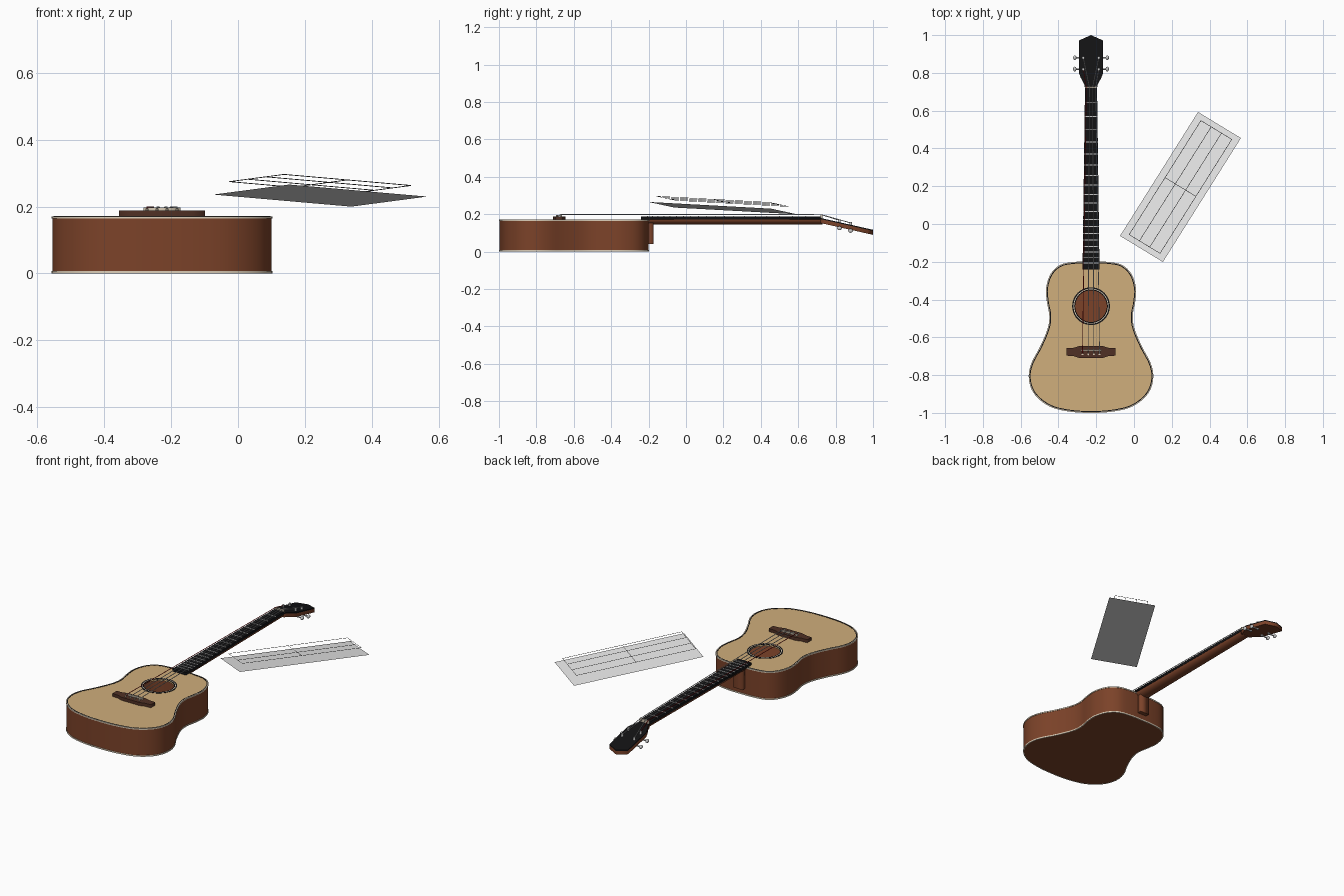
import bpy, bmesh, math
from mathutils import Vector

if "Cube" in bpy.data.objects:
    bpy.data.objects.remove(bpy.data.objects["Cube"])

CX = -0.2275                      # guitar centre line


def mat(name, r, g, b):
    m = bpy.data.materials.new(name)
    m.diffuse_color = (r, g, b, 1)
    m.use_nodes = True
    m.node_tree.nodes["Principled BSDF"].inputs["Base Color"].default_value = m.diffuse_color
    return m


SPRUCE = mat("spruce", 0.63, 0.425, 0.2)
BROWN = mat("mahogany", 0.20, 0.055, 0.022)
DARK = mat("rosewood", 0.08, 0.03, 0.018)
BLACK = mat("ebony", 0.006, 0.006, 0.007)
CREAM = mat("cream", 0.72, 0.62, 0.48)
METAL = mat("metal", 0.6, 0.6, 0.6)
RED = mat("red", 0.35, 0.01, 0.01)
GREY = mat("sheet grey", 0.8, 0.8, 0.8)
LINE = mat("line grey", 0.12, 0.12, 0.12)


def finish(name, me, m, smooth=False):
    ob = bpy.data.objects.new(name, me)
    bpy.context.collection.objects.link(ob)
    me.materials.clear()
    me.materials.append(m)
    if smooth:
        bpy.ops.object.select_all(action='DESELECT')
        ob.select_set(True)
        bpy.context.view_layer.objects.active = ob
        bpy.ops.object.shade_smooth_by_angle(angle=math.radians(35))
    return ob


def slab(name, loops, z0, z1, m, smooth=False, slope=0, y0=0):
    """Flat plate from closed outlines (inner outlines become holes)."""
    cu = bpy.data.curves.new(name, 'CURVE')
    cu.dimensions, cu.fill_mode, cu.extrude = '2D', 'BOTH', (z1 - z0) / 2
    for pts in loops:
        sp = cu.splines.new('POLY')
        sp.points.add(len(pts) - 1)
        for p, (x, y) in zip(sp.points, pts):
            p.co = (x, y, 0, 1)
        sp.use_cyclic_u = True
    tmp = bpy.data.objects.new("tmp", cu)
    bpy.context.collection.objects.link(tmp)
    dg = bpy.context.evaluated_depsgraph_get()
    me = bpy.data.meshes.new_from_object(tmp.evaluated_get(dg))
    bpy.data.objects.remove(tmp)
    bm = bmesh.new()
    bm.from_mesh(me)
    bmesh.ops.remove_doubles(bm, verts=bm.verts, dist=1e-5)
    bmesh.ops.recalc_face_normals(bm, faces=bm.faces)
    for v in bm.verts:
        v.co.x += CX
        v.co.z += (z0 + z1) / 2 + slope * (v.co.y - y0)
    bm.to_mesh(me)
    bm.free()
    return finish(name, me, m, smooth)


def box(name, x, y, z, sx, sy, sz, m):
    pts = [(x - sx / 2, y - sy / 2), (x + sx / 2, y - sy / 2),
           (x + sx / 2, y + sy / 2), (x - sx / 2, y + sy / 2)]
    return slab(name, [pts], z - sz / 2, z + sz / 2, m)


def rod(name, path, r, m, n=6):
    """Round rods joining successive points, in one mesh."""
    bm = bmesh.new()
    for a, b in zip(path, path[1:]):
        a, b = Vector(a), Vector(b)
        d = b - a
        M = d.to_track_quat('Z', 'Y').to_matrix().to_4x4()
        M.translation = (a + b) / 2
        bmesh.ops.create_cone(bm, cap_ends=True, segments=n, radius1=r,
                              radius2=r, depth=d.length, matrix=M)
    me = bpy.data.meshes.new(name)
    bm.to_mesh(me)
    bm.free()
    return finish(name, me, m, True)


def circle(r, y, n=40):
    return [(r * math.cos(2 * math.pi * i / n), y + r * math.sin(2 * math.pi * i / n))
            for i in range(n)]


def mirrored(half):
    return half + [(-x, y) for x, y in reversed(half) if x > 1e-6]


def body_outline():
    k = [(0, -.2), (.08, -.202), (.16, -.217), (.212, -.265), (.236, -.34), (.232, -.41),
         (.219, -.485), (.228, -.555), (.268, -.65), (.313, -.735), (.328, -.805),
         (.313, -.875), (.27, -.93), (.2, -.972), (.1, -.993), (0, -.998)]
    k = [Vector(p) for p in k]
    ext = [Vector((-k[1].x, k[1].y))] + k + [Vector((-k[-2].x, k[-2].y))]
    out = []
    for a, b, c, d in zip(ext, ext[1:], ext[2:], ext[3:]):
        for s in range(4):
            t = s / 4
            p = .5 * (2 * b + (c - a) * t + (2 * a - 5 * b + 4 * c - d) * t * t
                      + (3 * b - a - 3 * c + d) * t ** 3)
            out.append((p.x, p.y))
    return mirrored(out + [tuple(k[-1])])


def inset(pts, d):
    res = []
    for i, p in enumerate(pts):
        a, b = Vector(pts[i - 1]), Vector(pts[(i + 1) % len(pts)])
        t = (b - a).normalized()
        res.append((p[0] + t.y * d, p[1] - t.x * d))
    return res


# Body: hollow sides, back, soundboard with hole, bindings
O = body_outline()
HOLE = -.435
slab("body_sides", [O, inset(O, .008)], .008, .164, BROWN, True)
slab("body_back", [inset(O, .003)], .001, .009, BROWN)
slab("soundboard", [inset(O, .003), circle(.084, HOLE)], .161, .170, SPRUCE)
for nm, z0, z1 in (("bottom_binding", 0, .008), ("top_binding", .164, .171)):
    slab(nm, [inset(O, -.002), inset(O, .003)], z0, z1, CREAM, True)
slab("purfling", [inset(O, .003), inset(O, .008)], .1695, .1715, BLACK)

# Rosette around the sound hole
for nm, r0, r1, m in (("rosette_inner", .084, .089, BLACK), ("rosette_middle", .089, .093, CREAM),
                      ("rosette_outer", .093, .100, BLACK)):
    slab(nm, [circle(r1, HOLE), circle(r0, HOLE)], .1695, .1715, m)

# Bridge, saddle and pins
slab("bridge", [mirrored([(0, -.645), (.06, -.645), (.09, -.655), (.129, -.657),
                          (.129, -.697), (.09, -.70), (.06, -.71), (0, -.71)])],
     .170, .189, DARK)
box("saddle", 0, -.668, .192, .11, .008, .012, CREAM)

# Neck with rounded underside, and heel
bm = bmesh.new()
rings = []
for y, w in ((-.2, .043), (.73, .031)):
    rings.append([bm.verts.new((CX + w * math.cos(a), y, .173 + .028 * math.sin(a)))
                  for a in (math.pi + math.pi * i / 12 for i in range(13))])
for i in range(13):
    j = (i + 1) % 13
    bm.faces.new((rings[0][i], rings[0][j], rings[1][j], rings[1][i]))
for r in rings:
    bm.faces.new(r)
bmesh.ops.recalc_face_normals(bm, faces=bm.faces)
me = bpy.data.meshes.new("neck")
bm.to_mesh(me)
bm.free()
finish("neck", me, BROWN, True)
box("heel", 0, -.188, .1, .06, .026, .12, BROWN)

# Fretboard, frets at equal-tempered spacing, nut
slab("fretboard", [[(-.045, -.24), (.045, -.24), (.032, .72), (-.032, .72)]], .171, .187, BLACK)
for i in range(1, 20):
    y = .72 - 1.39 * (1 - 2 ** (-i / 12))
    box(f"fret_{i}", 0, y, .1875, 2 * (.032 + .013 * (.72 - y) / .96), .005, .004, METAL)
box("nut", 0, .724, .184, .064, .009, .026, CREAM)

# Tilted headstock with black face
H = mirrored([(0, 1.0), (.063, .972), (.064, .80), (.055, .775), (.036, .74), (.032, .72), (0, .72)])
slab("headstock", [H], .153, .174, BROWN, slope=-.225, y0=.72)
slab("headstock_face", [H], .174, .180, BLACK, slope=-.225, y0=.72)

# Strings and tuners
for i, (side, py) in enumerate(((-1, .82), (-1, .88), (1, .88), (1, .82))):
    f = (i - 1.5) / 1.5
    top = .18 - .225 * (py - .72)
    px = CX + side * .041
    rod(f"string_{i + 1}", [(CX + f * .045, -.69, .188), (CX + f * .045, -.668, .199),
                            (CX + f * .025, .724, .198), (px, py, top + .01)],
        .0021, RED if i == 0 else METAL)
    rod(f"bridge_pin_{i + 1}", [(CX + f * .045, -.69, .18), (CX + f * .045, -.69, .195)],
        .005, CREAM, 10)
    rod(f"tuner_post_{i + 1}", [(px, py, top - .036), (px, py, top + .015)], .007, METAL, 12)
    rod(f"tuner_shaft_{i + 1}", [(px, py, top - .032), (px + side * .04, py, top - .032)],
        .004, METAL, 8)
    bpy.ops.mesh.primitive_uv_sphere_add(segments=14, ring_count=8, radius=1,
                                         location=(CX + side * .086, py, top - .032))
    knob = bpy.context.object
    knob.name = f"tuner_knob_{i + 1}"
    knob.scale = (.009, .013, .011)
    knob.data.materials.append(METAL)
    bpy.ops.object.shade_smooth()

# Tilted sheet floating beside the neck, with a grid of thin lines above it
A, B, D = Vector((-.074, -.063, .236)), Vector((.153, -.201, .266)), Vector((.339, .593, .2))
me = bpy.data.meshes.new("sheet")
me.from_pydata([A, B, B + D - A, D], [], [(0, 1, 2, 3)])
finish("sheet", me, GREY)


def on_sheet(u, v):
    return A + (B - A) * u + (D - A) * v + Vector((0, 0, .036))


for i, u in enumerate((.14, .38, .62, .86)):
    rod(f"long_line_{i + 1}", [on_sheet(u, .04), on_sheet(u, .96)], .0012, LINE, 4)
for i, v in enumerate((.04, .5, .96)):
    rod(f"cross_line_{i + 1}", [on_sheet(.14, v), on_sheet(.86, v)], .0012, LINE, 4)
